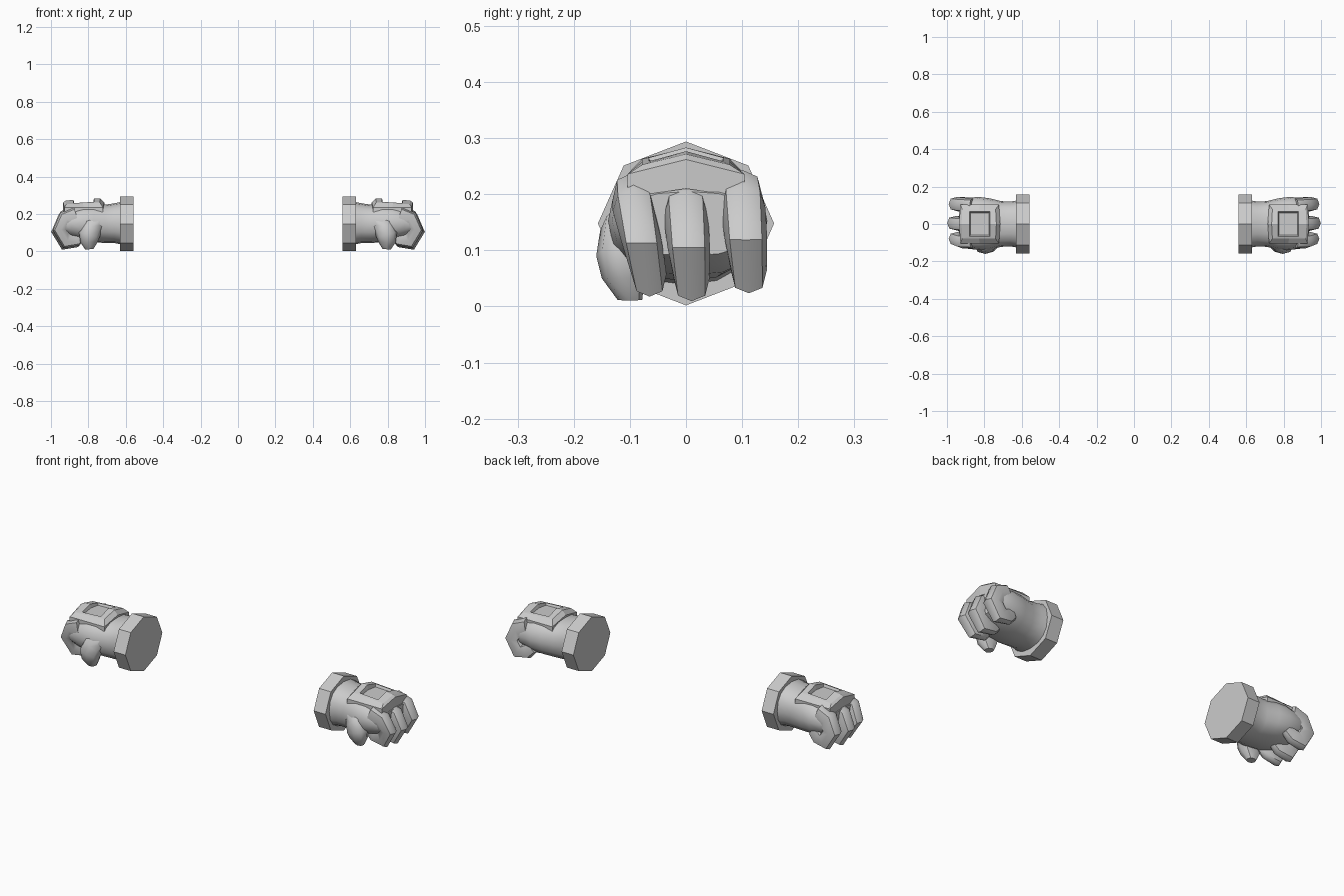
import bpy, bmesh, math
from mathutils import Vector

cube = bpy.data.objects.get("Cube")
if cube:
    bpy.data.objects.remove(cube)

grey = bpy.data.materials.new("plain grey")
grey.use_nodes = True
COLOR = (0.6, 0.6, 0.6, 1)
grey.diffuse_color = COLOR
grey.node_tree.nodes["Principled BSDF"].inputs["Base Color"].default_value = COLOR


def skin(name, rings, smooth=None):
    """Bridge point rings into a capped solid, once for each side."""
    for side, label in ((1, "left"), (-1, "right")):
        bm = bmesh.new()
        loops = [[bm.verts.new((p[0] * side, p[1], p[2])) for p in r] for r in rings]
        n = len(loops[0])
        for a, b in zip(loops, loops[1:]):
            for i in range(n):
                j = (i + 1) % n
                bm.faces.new((a[i], a[j], b[j], b[i]))
        bm.faces.new(loops[0])
        bm.faces.new(loops[-1])
        bmesh.ops.recalc_face_normals(bm, faces=bm.faces)
        mesh = bpy.data.meshes.new(f"{label}_{name}")
        bm.to_mesh(mesh)
        bm.free()
        mesh.materials.append(grey)
        obj = bpy.data.objects.new(mesh.name, mesh)
        bpy.context.collection.objects.link(obj)
        if smooth:
            bpy.ops.object.select_all(action='DESELECT')
            obj.select_set(True)
            bpy.context.view_layer.objects.active = obj
            bpy.ops.object.shade_smooth_by_angle(angle=math.radians(smooth))


def oval(center, tilt, wide, deep, sides=8, power=1.0):
    """Ring across the xz direction given by tilt; a power below 1 squares it."""
    c = Vector(center)
    up = Vector((-math.sin(tilt), 0, math.cos(tilt)))
    pts = []
    for i in range(sides):
        a = math.tau * i / sides
        s, k = math.sin(a), math.cos(a)
        s = math.copysign(abs(s) ** power, s) if abs(s) > 1e-6 else 0
        k = math.copysign(abs(k) ** power, k) if abs(k) > 1e-6 else 0
        pts.append(c + Vector((0, wide * s, 0)) + up * (deep * k))
    return pts


def tube(name, path, sides=8, power=0.8, smooth=50):
    """Loft ovals along a path of (x, y, z, half width, half depth)."""
    rings = []
    for i, (x, y, z, w, d) in enumerate(path):
        p, q = path[max(i - 1, 0)], path[min(i + 1, len(path) - 1)]
        rings.append(oval((x, y, z), math.atan2(q[2] - z + z - p[2], q[0] - p[0]), w, d, sides, power))
    skin(name, rings, smooth)


# Octagonal cuff
skin("cuff", [oval((x, 0, 0.148), 0, 0.157, 0.146) for x in (0.56, 0.63)])

# Wrist flaring into the palm and the back of the hand: x, y, bottom, top, half width
stations = [(0.61, 0, 0.035, 0.268, 0.128), (0.66, 0, 0.045, 0.258, 0.12),
            (0.71, 0, 0.045, 0.25, 0.122), (0.77, 0, 0.05, 0.252, 0.137),
            (0.83, 0.003, 0.055, 0.25, 0.142), (0.89, 0.004, 0.07, 0.236, 0.136),
            (0.935, 0.004, 0.09, 0.205, 0.122)]
skin("hand", [oval((x, y, (lo + hi) / 2), 0, w, (hi - lo) / 2, 16, 0.85)
              for x, y, lo, hi, w in stations], 50)

# Three thick curled fingers, drawing together towards their tips
curl = [(0.87, 0.18, 0.9, 0.052), (0.925, 0.162, 1, 0.05), (0.953, 0.108, 0.95, 0.046),
        (0.917, 0.05, 0.8, 0.047), (0.872, 0.06, 0.65, 0.04), (0.84, 0.085, 0.5, 0.03)]
for name, y, lean, width, lift, reach in (("index_finger", -0.097, 0.032, 0.038, 0.008, -0.008),
                                          ("middle_finger", -0.002, 0.012, 0.04, 0, 0),
                                          ("little_finger", 0.1, 0.012, 0.04, 0.014, -0.008)):
    tube(name, [(x + reach, y + lean * (0.18 - z) / 0.13, z + lift, width * s, d)
                for x, z, s, d in curl], 8, 0.8)

# Thumb folded down along the front of the palm
thumb = [(0.735, -0.085, 0.165, 0.04, 0.035), (0.775, -0.108, 0.135, 0.045, 0.055),
         (0.795, -0.117, 0.09, 0.043, 0.057), (0.797, -0.112, 0.05, 0.038, 0.046),
         (0.795, -0.1, 0.012, 0.022, 0.022)]
tube("thumb", thumb, 8, 0.85)


# Knuckle plate: ridged along the middle, with a square recess
def plate_ring(x0, x1, half, edge, ridge, slope=0.0, bow=0.0):
    xm = (x0 + x1) / 2
    layout = [(x0, -half), (xm, -half), (x1, -half), (x1 + bow, 0),
              (x1, half), (xm, half), (x0, half), (x0 - bow, 0)]
    return [(x, y, (ridge if y == 0 else edge) - slope * (x - xm)) for x, y in layout]


skin("knuckle_plate", [
    plate_ring(0.722, 0.928, 0.104, 0.195, 0.21, 0, 0.007),
    plate_ring(0.722, 0.928, 0.104, 0.236, 0.262, 0, 0.007),
    plate_ring(0.74, 0.918, 0.078, 0.258, 0.277, 0.06, 0.004),
    plate_ring(0.77, 0.88, 0.066, 0.262, 0.28, 0.06),
    plate_ring(0.775, 0.875, 0.06, 0.25, 0.258, 0.02)])
